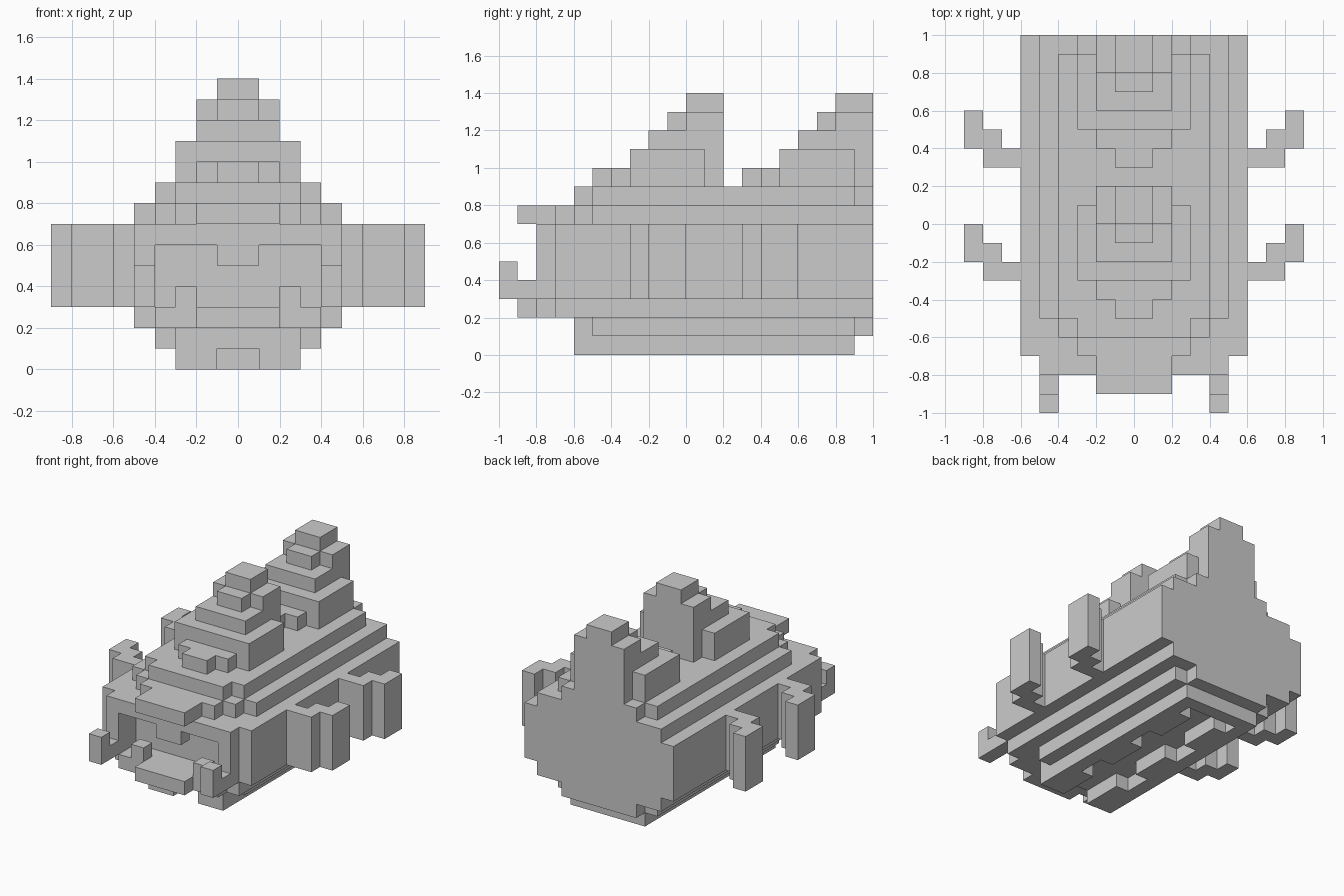
import bpy
import bmesh
from mathutils import Vector

cube = bpy.data.objects.get("Cube")
if cube:
    bpy.data.objects.remove(cube, do_unlink=True)

UNIT = 0.1  # edge of one block

grey = bpy.data.materials.new("plain grey")
grey.use_nodes = True
grey.diffuse_color = (0.6, 0.6, 0.6, 1)
grey.node_tree.nodes["Principled BSDF"].inputs["Base Color"].default_value = (0.6, 0.6, 0.6, 1)

parts = {}


def block(x0, x1, y0, y1, z0, z1):
    """Cells of a box, in whole blocks."""
    return {(x, y, z) for x in range(x0, x1) for y in range(y0, y1) for z in range(z0, z1)}


def wide(half, y0, y1, z0, z1):
    """Box centred on the middle plane."""
    return block(-half, half, y0, y1, z0, z1)


def mirror(cells):
    return cells | {(-x - 1, y, z) for x, y, z in cells}


def shift(cells, dy):
    return {(x, y + dy, z) for x, y, z in cells}


# Main hull with the open mouth
hull = wide(6, -7, 10, 3, 7) | wide(5, -8, -7, 3, 7)
hull -= wide(4, -8, -6, 3, 6)
parts["hull"] = hull

# Mouth details
parts["upper_tooth"] = wide(1, -8, -7, 5, 6)
parts["lower_teeth"] = mirror(block(2, 3, -8, -7, 3, 4))
parts["lower_jaw"] = wide(2, -9, -8, 2, 3) | wide(4, -8, -7, 2, 3)
parts["tusks"] = mirror(block(4, 5, -10, -8, 3, 4) | block(4, 5, -10, -9, 4, 5))

# Stepped back and projecting brow
parts["brow"] = wide(2, -9, -7, 7, 8) | wide(3, -7, -6, 7, 8) | wide(4, -6, -5, 7, 8)
parts["lower_back"] = wide(5, -5, 10, 7, 8)
parts["upper_back"] = wide(3, -6, 10, 8, 9) | wide(4, -5, 9, 8, 9)

# Two matching stepped towers
tower = (wide(1, -5, -4, 9, 10) | wide(2, -4, -3, 9, 10) | wide(3, -3, 1, 9, 11)
         | wide(2, 1, 2, 9, 11) | wide(2, -2, 2, 11, 12)
         | wide(1, -1, 0, 12, 13) | wide(2, 0, 2, 12, 13) | wide(1, 0, 2, 13, 14))
parts["front_tower"] = tower
parts["rear_tower"] = shift(tower, 8)

# Bent side fins
fin = mirror(block(6, 8, -3, -2, 3, 7) | block(7, 9, -2, -1, 3, 7) | block(8, 9, -1, 0, 3, 7))
parts["front_fins"] = fin
parts["rear_fins"] = shift(fin, 6)

# Stepped belly and runners
parts["upper_belly"] = wide(5, -7, 10, 2, 3)
parts["lower_belly"] = wide(3, -6, 10, 1, 2) | wide(4, -5, 9, 1, 2)
runners = block(2, 3, -6, 9, 0, 1)
for y in (-6, -1, 4):
    runners |= block(1, 2, y, y + 3, 0, 1)
parts["runners"] = mirror(runners) | wide(2, 8, 9, 0, 1)

everything = set().union(*parts.values())


def build(name, cells):
    """Skin the exposed sides of the blocks and merge flat areas."""
    bm = bmesh.new()
    for cell in sorted(cells):
        for axis in range(3):
            for side in (0, 1):
                near = list(cell)
                near[axis] += 2 * side - 1
                if tuple(near) in everything:
                    continue
                u, v = (axis + 1) % 3, (axis + 2) % 3
                corners = []
                for a, b in ((0, 0), (1, 0), (1, 1), (0, 1)):
                    p = Vector(cell)
                    p[axis] += side
                    p[u] += a
                    p[v] += b
                    corners.append(bm.verts.new(p * UNIT))
                bm.faces.new(corners if side else corners[::-1])
    bmesh.ops.remove_doubles(bm, verts=bm.verts, dist=0.001)
    bmesh.ops.dissolve_limit(bm, angle_limit=0.01, verts=bm.verts, edges=bm.edges)
    mesh = bpy.data.meshes.new(name)
    bm.to_mesh(mesh)
    bm.free()
    mesh.materials.append(grey)
    bpy.context.collection.objects.link(bpy.data.objects.new(name, mesh))


for part_name, part_cells in parts.items():
    build(part_name, part_cells)
